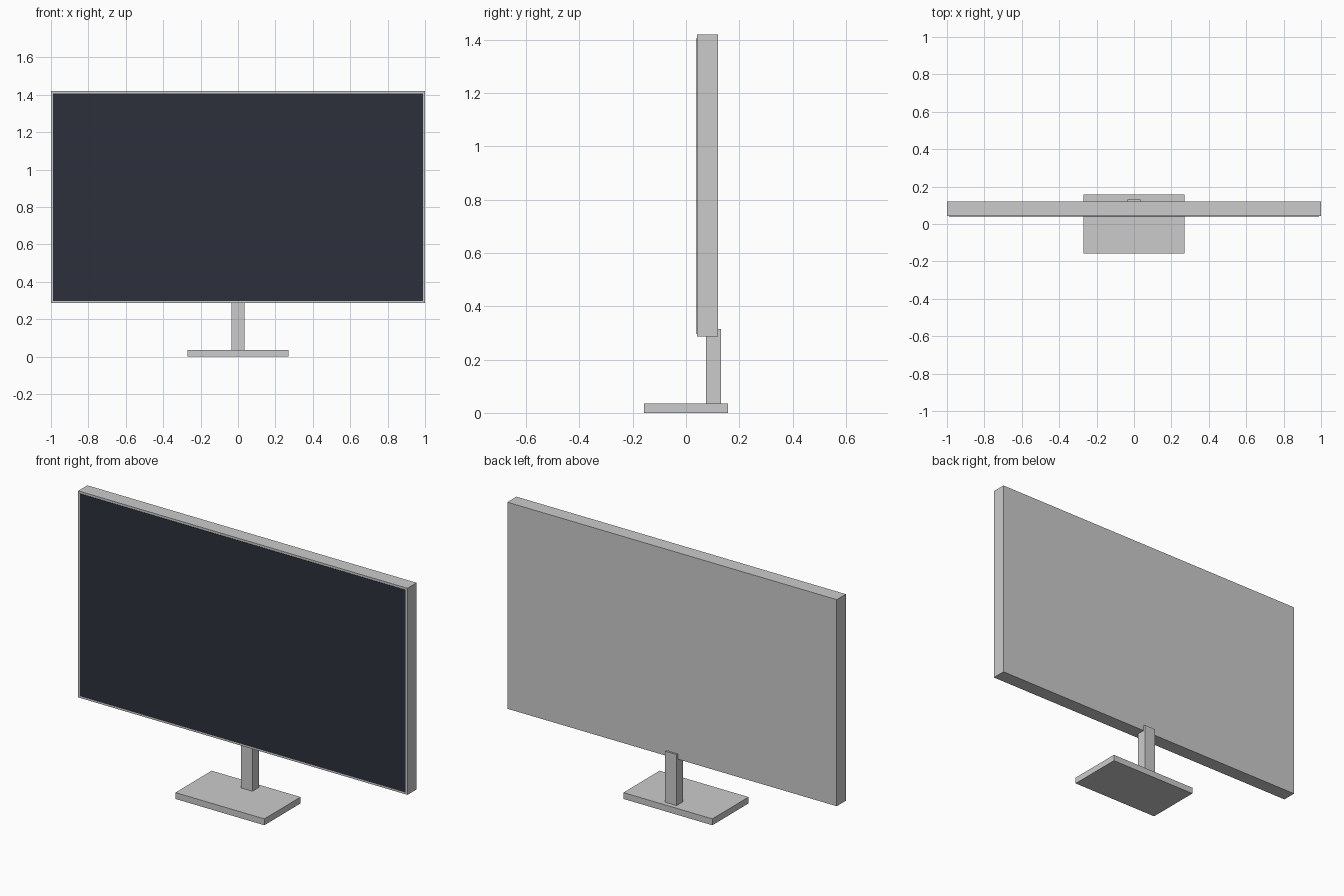
import bpy

if "Cube" in bpy.data.objects:
    bpy.data.objects.remove(bpy.data.objects["Cube"])


def box(name, x, y, z):
    """Box from (min, max) pairs, with flat faces."""
    bpy.ops.mesh.primitive_cube_add(
        size=1, location=[(a + b) / 2 for a, b in (x, y, z)])
    ob = bpy.context.object
    ob.name = name
    ob.scale = [b - a for a, b in (x, y, z)]
    bpy.ops.object.transform_apply(location=False, rotation=False, scale=True)
    return ob


# Stand: flat foot and upright post running into the panel's lower back
box("stand_base", (-0.27, 0.27), (-0.157, 0.157), (0, 0.035))
box("stand_post", (-0.035, 0.035), (0.075, 0.131), (0.035, 0.315))

# Display housing
box("display_housing", (-1, 1), (0.042, 0.121), (0.286, 1.42))

# Dark screen, standing just proud of the housing, leaving a thin bezel
screen = box("screen", (-0.988, 0.988), (0.04, 0.05), (0.297, 1.408))
dark = bpy.data.materials.new("dark_glass")
dark.diffuse_color = (0.025, 0.03, 0.042, 1)
dark.use_nodes = True
dark.node_tree.nodes["Principled BSDF"].inputs["Base Color"].default_value = dark.diffuse_color
screen.data.materials.append(dark)
